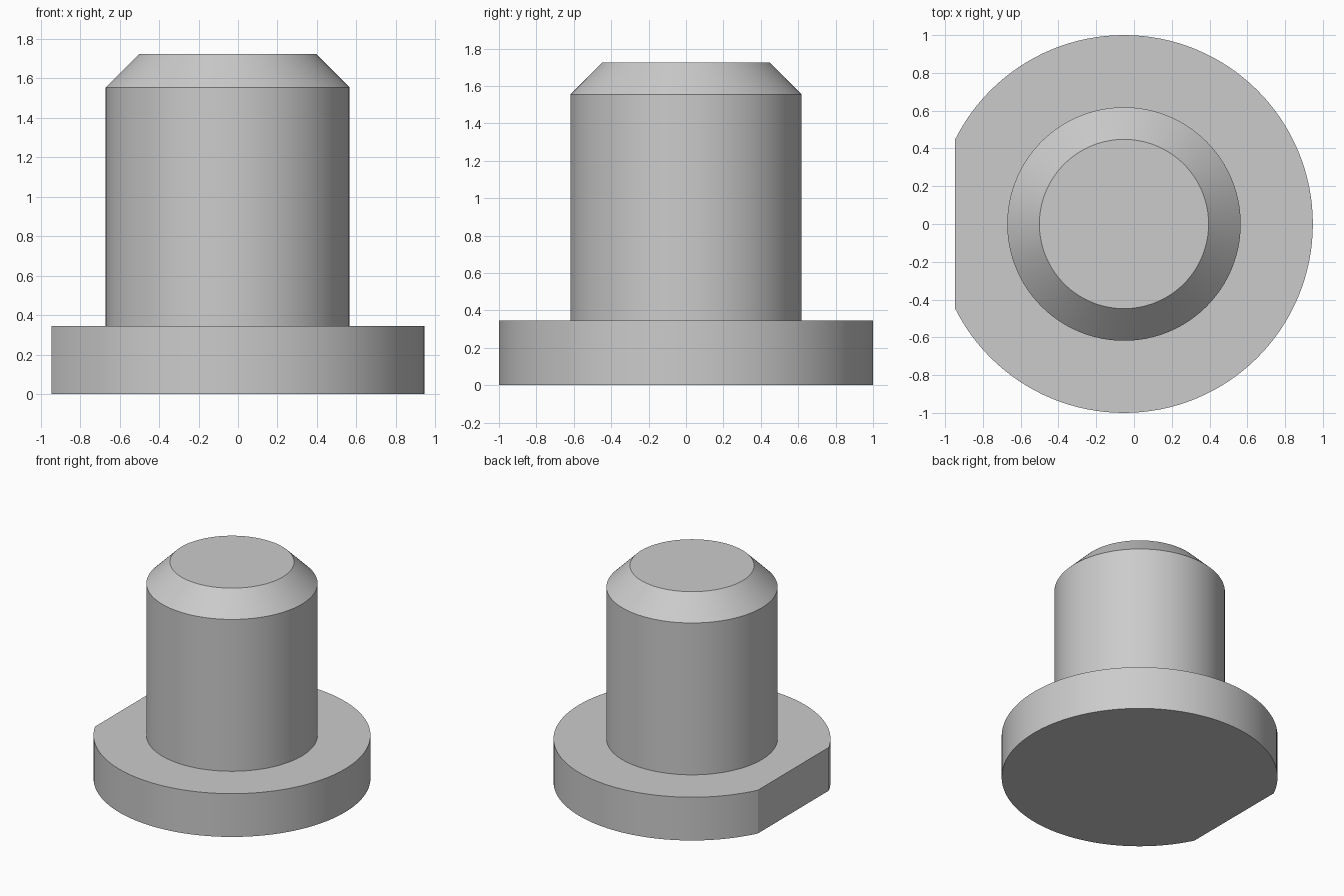
import bpy
import bmesh
import math

cube = bpy.data.objects.get("Cube")
if cube:
    bpy.data.objects.remove(cube, do_unlink=True)

AXIS_X = -0.053      # axis of the turned part
FLAT_X = -0.947      # plane of the flat on the flange
SEGMENTS = 128

# Half section: flange, shank, chamfered tip
PROFILE = [(0, 0), (1, 0), (1, 0.345), (0.618, 0.345),
           (0.618, 1.555), (0.448, 1.725), (0, 1.725)]

# Plain grey metal
metal = bpy.data.materials.new("grey metal")
metal.use_nodes = True
grey = (0.6, 0.6, 0.6, 1)
metal.diffuse_color = grey
for node in metal.node_tree.nodes:
    if node.type == 'BSDF_PRINCIPLED':
        node.inputs["Base Color"].default_value = grey

# Turn the section around the axis
bm = bmesh.new()
verts = [bm.verts.new((AXIS_X + r, 0, z)) for r, z in PROFILE]
edges = [bm.edges.new(pair) for pair in zip(verts, verts[1:])]
bmesh.ops.spin(bm, geom=verts + edges, cent=(AXIS_X, 0, 0), axis=(0, 0, 1),
               angle=math.tau, steps=SEGMENTS, use_merge=False)
bmesh.ops.remove_doubles(bm, verts=bm.verts[:], dist=0.0001)

# Cut the flat on the flange and close it
cut = bmesh.ops.bisect_plane(bm, geom=bm.verts[:] + bm.edges[:] + bm.faces[:],
                             plane_co=(FLAT_X, 0, 0), plane_no=(-1, 0, 0),
                             clear_outer=True)
rim = [e for e in bm.edges if e.is_boundary]
bmesh.ops.holes_fill(bm, edges=rim, sides=0)
bmesh.ops.recalc_face_normals(bm, faces=bm.faces[:])

mesh = bpy.data.meshes.new("flanged_pin")
bm.to_mesh(mesh)
bm.free()
mesh.materials.append(metal)
pin = bpy.data.objects.new("flanged_pin", mesh)
bpy.context.collection.objects.link(pin)

# Smooth round walls, crisp rims
bpy.ops.object.select_all(action='DESELECT')
pin.select_set(True)
bpy.context.view_layer.objects.active = pin
bpy.ops.object.shade_smooth_by_angle(angle=math.radians(20))
